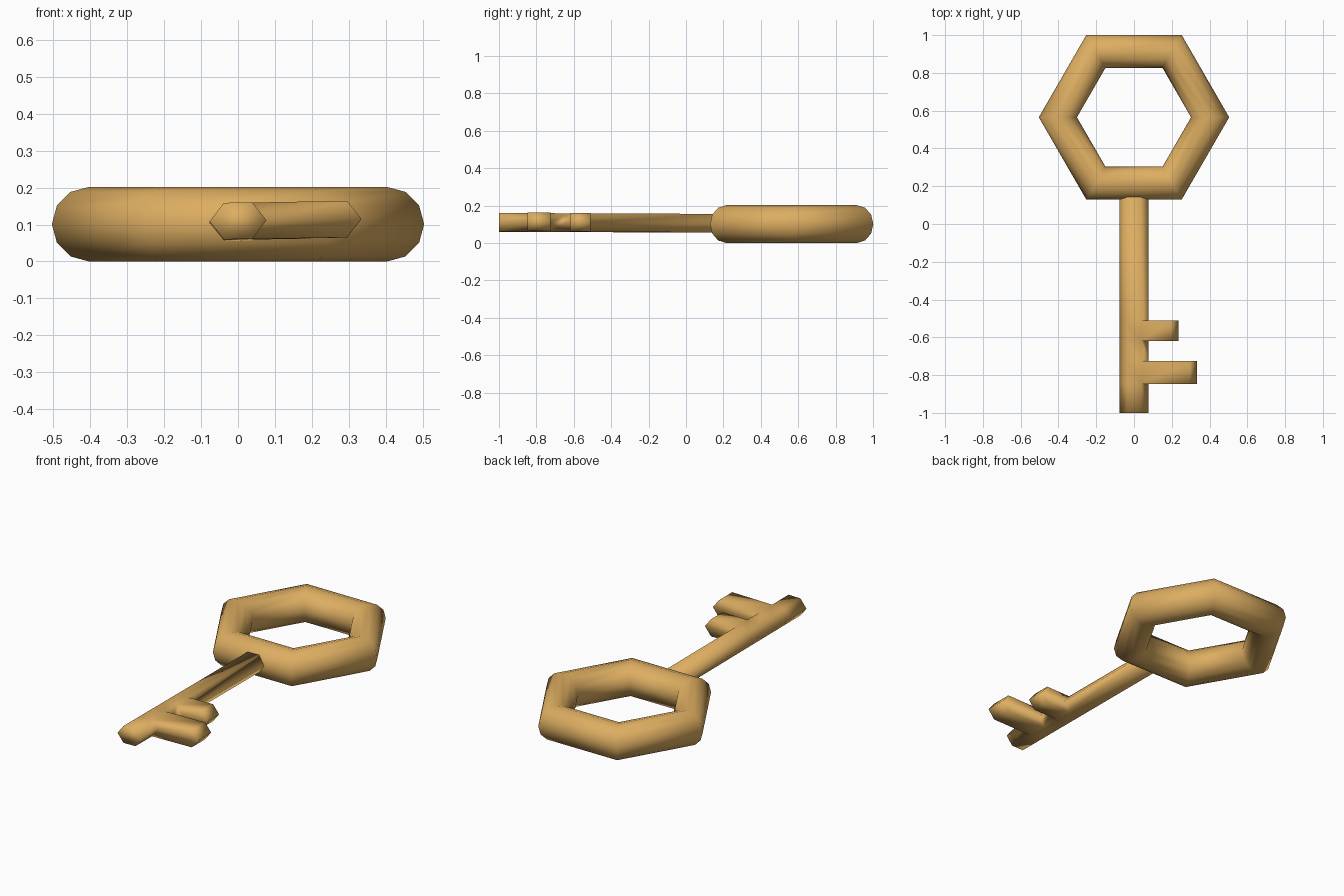
import bpy, bmesh
from math import radians, cos, sin

if "Cube" in bpy.data.objects:
    bpy.data.objects.remove(bpy.data.objects["Cube"])

brass = bpy.data.materials.new("brass")
brass.diffuse_color = (0.72, 0.42, 0.12, 1)
brass.use_nodes = True
brass.node_tree.nodes["Principled BSDF"].inputs["Base Color"].default_value = brass.diffuse_color

# Handle: six-sided ring with a round tube
bpy.ops.mesh.primitive_torus_add(major_segments=6, minor_segments=12,
                                 major_radius=0.403, minor_radius=0.101,
                                 location=(0, 0.565, 0.101))
ring = bpy.context.object
ring.name = "ring_handle"
bpy.ops.object.shade_smooth()
ring.data.materials.append(brass)

# Shaft: flattened hexagonal bar with edge loops at the teeth
stations = [-1.0, -0.848, -0.725, -0.62, -0.51, 0.19]
bm = bmesh.new()
loops = [[bm.verts.new((0.077 * cos(radians(60 * i)), y, 0.058 * sin(radians(60 * i))))
          for i in range(6)] for y in stations]
bars = []
for a, b in zip(loops, loops[1:]):
    bars.append([bm.faces.new((a[i], a[(i + 1) % 6], b[(i + 1) % 6], b[i]))
                 for i in range(6)])
bm.faces.new(loops[0])
bm.faces.new(loops[-1])

# Teeth: pull the two right-hand faces of a segment sideways
for seg, length in ((1, 0.257), (3, 0.158)):
    faces = [bars[seg][0], bars[seg][5]]
    out = bmesh.ops.extrude_face_region(bm, geom=faces)
    old = [f for f in faces if f.is_valid]
    if old:
        bmesh.ops.delete(bm, geom=old, context='FACES')
    verts = [g for g in out["geom"] if isinstance(g, bmesh.types.BMVert)]
    bmesh.ops.translate(bm, verts=verts, vec=(length, 0, 0))

# Slight tilt of the whole bit, then set to height
for v in bm.verts:
    v.co.z = v.co.z * 0.985 + 0.106 - 0.004 * v.co.y + 0.018 * v.co.x
bmesh.ops.recalc_face_normals(bm, faces=bm.faces)
for f in bm.faces:
    f.smooth = True
mesh = bpy.data.meshes.new("shaft_and_teeth")
bm.to_mesh(mesh)
bm.free()
mesh.materials.append(brass)
bpy.context.collection.objects.link(bpy.data.objects.new("shaft_and_teeth", mesh))
